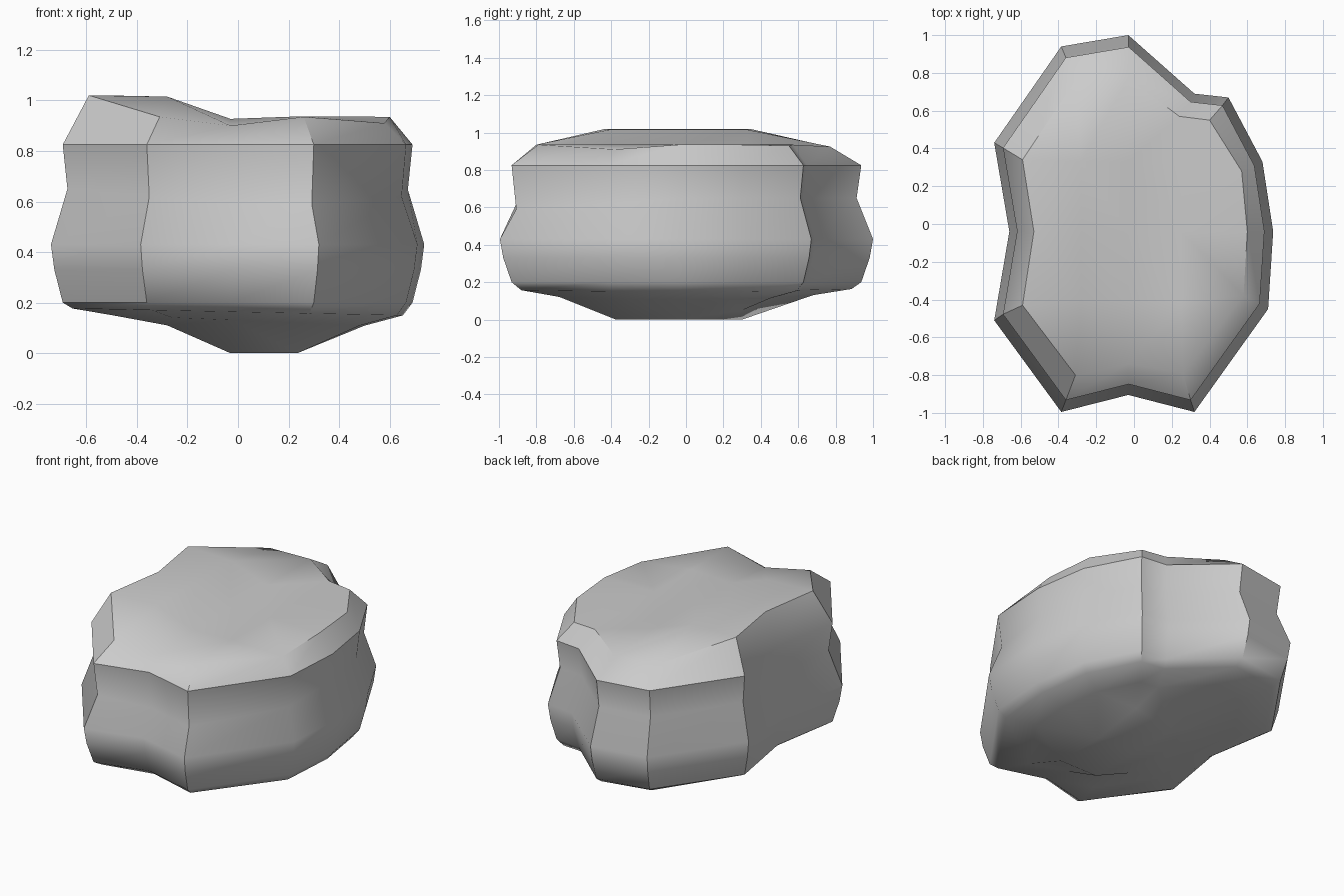
import bpy, bmesh, math
from mathutils import Vector
from mathutils.geometry import delaunay_2d_cdt

if "Cube" in bpy.data.objects:
    bpy.data.objects.remove(bpy.data.objects["Cube"])

# Widest outline of the rock, seen from the top
outline = [(-.03, 1), (-.385, .94), (-.74, .43), (-.66, -.04), (-.74, -.51),
           (-.385, -.995), (-.03, -.905), (.32, -.995), (.71, -.45),
           (.737, -.04), (.68, .33), (.5, .67), (.32, .69)]
# Rim of the top face
rim = [(-.03, .77, .925), (-.31, .76, .925), (-.59, .34, 1.02), (-.53, -.04, 1.02),
       (-.59, -.43, 1.02), (-.31, -.8, .935), (-.03, -.74, .9), (.26, -.79, .935),
       (.58, -.38, .91), (.6, -.04, .935), (.57, .28, .935), (.4, .55, .93), (.24, .57, .935)]


def neck_z(x, y):
    return .65 - .06 * max(0, min(1, -y / .9)) * max(0, min(1, (x + .7) / .6))


# Scale and height of each level, bottom to top
levels = [(.68, lambda x, y: .13 - .02 * x / .7),
          (.885, lambda x, y: .163 - .013 * x / .7),
          (.937, lambda x, y: .2),
          (.982, lambda x, y: .33),
          (1.0, lambda x, y: .43),
          (.912, neck_z),
          (.937, lambda x, y: .825)]

bm = bmesh.new()
rings = [[bm.verts.new((x * s, y * s, z(x, y))) for x, y in outline] for s, z in levels]
rings.append([bm.verts.new(p) for p in rim])

# Side walls
n = len(outline)
for a, b in zip(rings, rings[1:]):
    for i in range(n):
        j = (i + 1) % n
        bm.faces.new((a[i], a[j], b[j], b[i]))


def cap(ring, inner):
    """Fill a ring with triangles through a few inner points."""
    verts = ring + [bm.verts.new(p) for p in inner]
    pts = [v.co.to_2d() for v in verts]
    edges = [(i, (i + 1) % n) for i in range(n)]
    out = delaunay_2d_cdt(pts, edges, [], 1, 1e-5)
    for f in out[2]:
        bm.faces.new([verts[out[3][i][0]] for i in f])


# Top surface: high shelf on the left, lower on the right
cap(rings[-1], [(x, y, z) for x, z in ((-.28, 1.015), (-.03, .927), (.25, .937))
                for y in (-.41, -.04, .33)])
# Underside: tapers to a small foot right of centre
cap(rings[0], [(x, y, .11 if x < -.1 else (.05 if x > 0 and y > 0 else 0))
               for x in (-.28, -.03, .235) for y in (-.375, -.04, .3)])

bmesh.ops.recalc_face_normals(bm, faces=bm.faces)
mesh = bpy.data.meshes.new("rock")
bm.to_mesh(mesh)
bm.free()
rock = bpy.data.objects.new("rock", mesh)
bpy.context.collection.objects.link(rock)
bpy.context.view_layer.objects.active = rock
rock.select_set(True)
bpy.ops.object.shade_smooth_by_angle(angle=math.radians(40))
